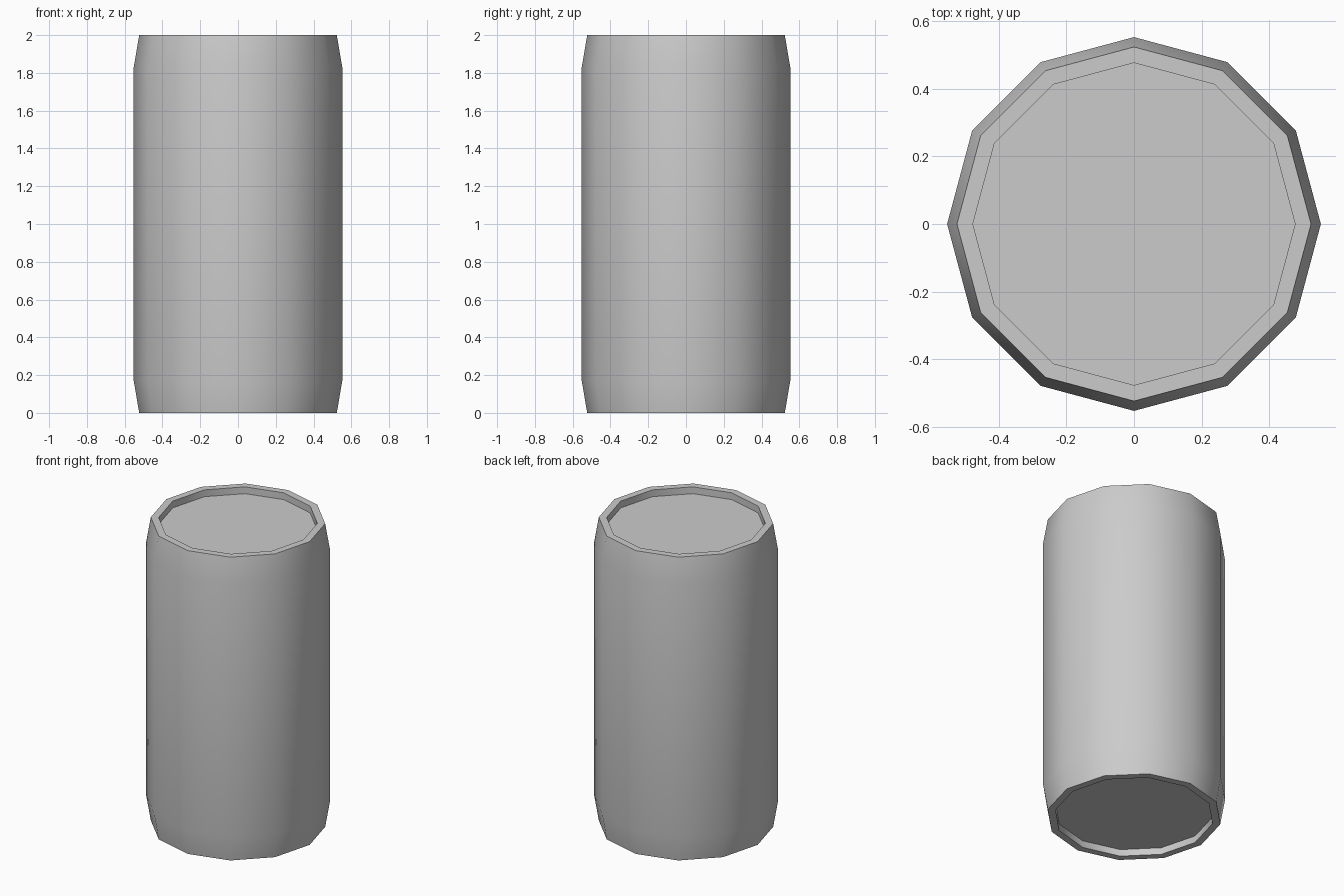
import bpy, bmesh, math

if "Cube" in bpy.data.objects:
    bpy.data.objects.remove(bpy.data.objects["Cube"])

SIDES = 12
# radius, height profile from bottom recess floor, round the outside, to top recess floor
DEPTH = 0.045
lower = [(0.476, DEPTH), (0.476, 0.0), (0.523, 0.0), (0.552, 0.17)]
profile = lower + [(r, 2.0 - z) for r, z in reversed(lower)]

# Barrel: rings of the profile joined by quads, with a flat recessed lid at each end
bm = bmesh.new()
rings = []
for r, z in profile:
    rings.append([bm.verts.new((r * math.cos(i * math.tau / SIDES),
                                r * math.sin(i * math.tau / SIDES), z))
                  for i in range(SIDES)])
for a, b in zip(rings, rings[1:]):
    for i in range(SIDES):
        j = (i + 1) % SIDES
        bm.faces.new((a[i], a[j], b[j], b[i]))
bm.faces.new(list(reversed(rings[0])))
bm.faces.new(rings[-1])
bmesh.ops.recalc_face_normals(bm, faces=bm.faces)

mesh = bpy.data.meshes.new("barrel")
bm.to_mesh(mesh)
bm.free()
barrel = bpy.data.objects.new("barrel", mesh)
bpy.context.collection.objects.link(barrel)

# Smooth sides, crisp rims
bpy.context.view_layer.objects.active = barrel
barrel.select_set(True)
bpy.ops.object.shade_smooth_by_angle(angle=math.radians(40))
